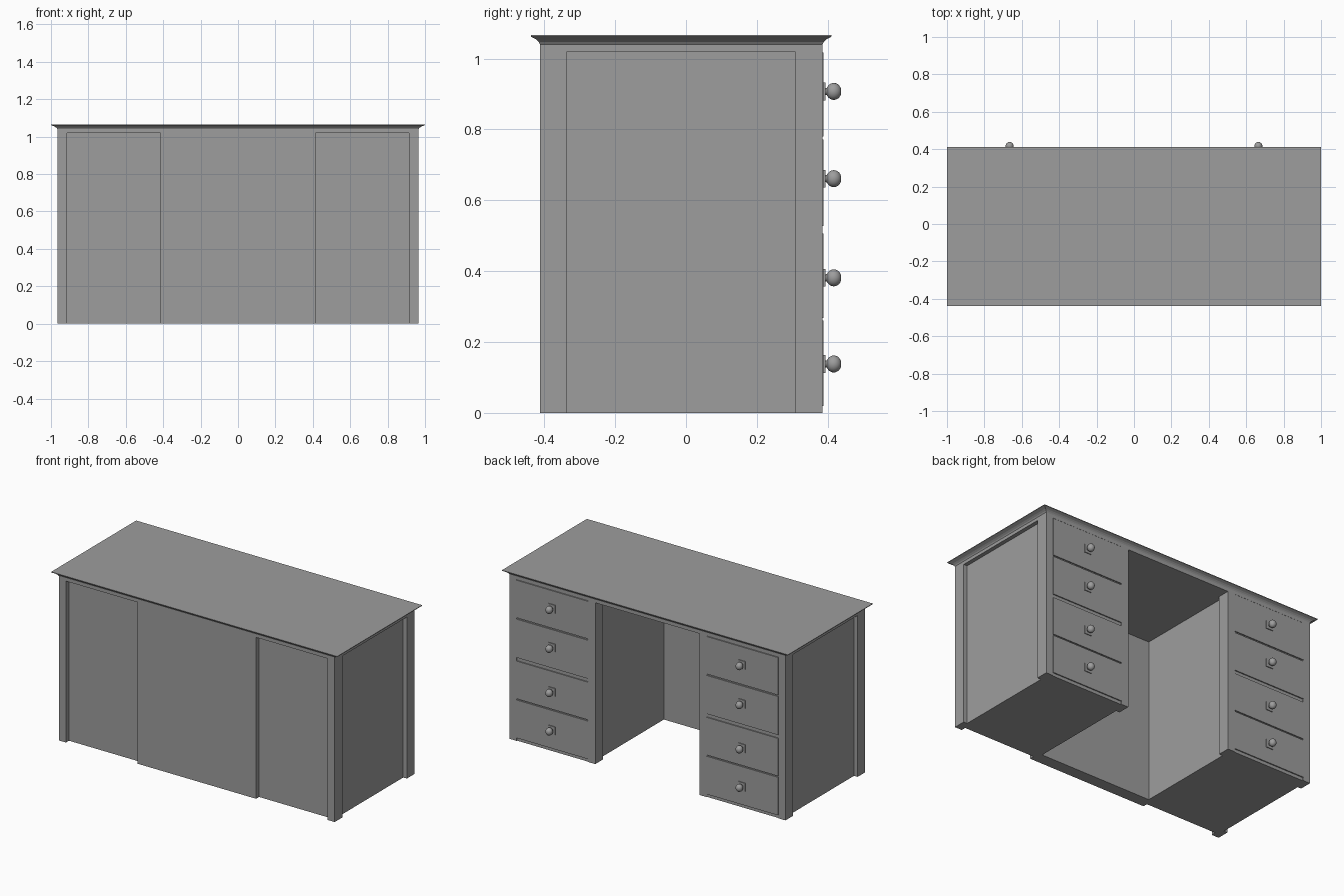
import bpy, bmesh
from math import pi
from mathutils import Matrix

cube = bpy.data.objects.get("Cube")
if cube:
    bpy.data.objects.remove(cube, do_unlink=True)

grey = bpy.data.materials.new("plain_grey")
grey.use_nodes = True
COLOUR = (0.34, 0.34, 0.34, 1)
grey.diffuse_color = COLOUR
grey.node_tree.nodes["Principled BSDF"].inputs["Base Color"].default_value = COLOUR


def add_object(name, bm):
    bmesh.ops.recalc_face_normals(bm, faces=bm.faces)
    mesh = bpy.data.meshes.new(name)
    bm.to_mesh(mesh)
    bm.free()
    mesh.materials.append(grey)
    obj = bpy.data.objects.new(name, mesh)
    bpy.context.collection.objects.link(obj)
    return obj


def box(name, x, y, z):
    """Box from (low, high) pairs along each axis."""
    bm = bmesh.new()
    bmesh.ops.create_cube(bm, size=1)
    for v in bm.verts:
        v.co = [lo + (c + 0.5) * (hi - lo) for c, (lo, hi) in zip(v.co, (x, y, z))]
    return add_object(name, bm)


def side_box(name, s, x, y, z):
    """Box mirrored to the given side."""
    return box(name, sorted((s * x[0], s * x[1])), y, z)


BODY_X, FRONT, BACK, RAIL_Z = 0.965, -0.412, 0.385, 1.02

# Moulded table top: stacked rectangles, (x overhang, y overhang, height)
profile = [(0, 0, RAIL_Z), (0, 0, 1.04), (0.005, 0.004, 1.047),
           (0.015, 0.011, 1.054), (0.035, 0.026, 1.062), (0.035, 0.026, 1.066)]
bm = bmesh.new()
rings = []
for ox, oy, z in profile:
    x, y0, y1 = BODY_X + ox, FRONT - oy, BACK + oy
    rings.append([bm.verts.new((px, py, z))
                  for px, py in ((-x, y0), (x, y0), (x, y1), (-x, y1))])
for low, high in zip(rings, rings[1:]):
    for i in range(4):
        j = (i + 1) % 4
        bm.faces.new((low[i], low[j], high[j], high[i]))
bm.faces.new(rings[0])
bm.faces.new(rings[-1])
add_object("desk_top", bm)

# Panel closing the front of the knee space
box("modesty_panel", (-0.415, 0.415), (FRONT, -0.336), (0, RAIL_Z))


def knob(name, x, z):
    bm = bmesh.new()
    along_y = Matrix.Rotation(pi / 2, 4, "X")
    bmesh.ops.create_cone(bm, cap_ends=True, segments=16, radius1=0.012, radius2=0.009,
                          depth=0.025, matrix=Matrix.Translation((x, 0.398, z)) @ along_y)
    bmesh.ops.create_uvsphere(bm, u_segments=20, v_segments=12, radius=0.024,
                              matrix=Matrix.Translation((x, 0.417, z)) @ along_y
                              @ Matrix.Diagonal((0.9, 1, 0.9, 1)))
    for v in bm.verts:
        if v.co.y > 0.417:
            v.co.y = min(v.co.y, 0.438)
    obj = add_object(name, bm)
    bpy.ops.object.select_all(action="DESELECT")
    obj.select_set(True)
    bpy.context.view_layer.objects.active = obj
    bpy.ops.object.shade_smooth_by_angle()


# Two pedestals with corner posts, drawers and knobs
drawers = [((0.02, 0.26), 0.138), ((0.268, 0.506), 0.381),
           ((0.528, 0.771), 0.661), ((0.78, 1.017), 0.907)]
for side, s in (("left", 1), ("right", -1)):
    side_box(side + "_pedestal", s, (0.39, 0.94), (-0.382, 0.381), (0, RAIL_Z))
    for place, x in (("outer", (0.915, BODY_X)), ("inner", (0.365, 0.415))):
        side_box(f"{side}_{place}_back_post", s, x, (0.308, BACK), (0, RAIL_Z))
    side_box(side + "_outer_front_post", s, (0.915, BODY_X), (FRONT, -0.336), (0, RAIL_Z))
    for n, (height, knob_z) in enumerate(drawers, 1):
        side_box(f"{side}_drawer_{n}", s, (0.415, 0.915), (0.36, 0.388), height)
        side_box(f"{side}_knob_plate_{n}", s, (0.641, 0.689), (0.386, 0.393),
                 (knob_z - 0.025, knob_z + 0.025))
        knob(f"{side}_knob_{n}", s * 0.665, knob_z)
